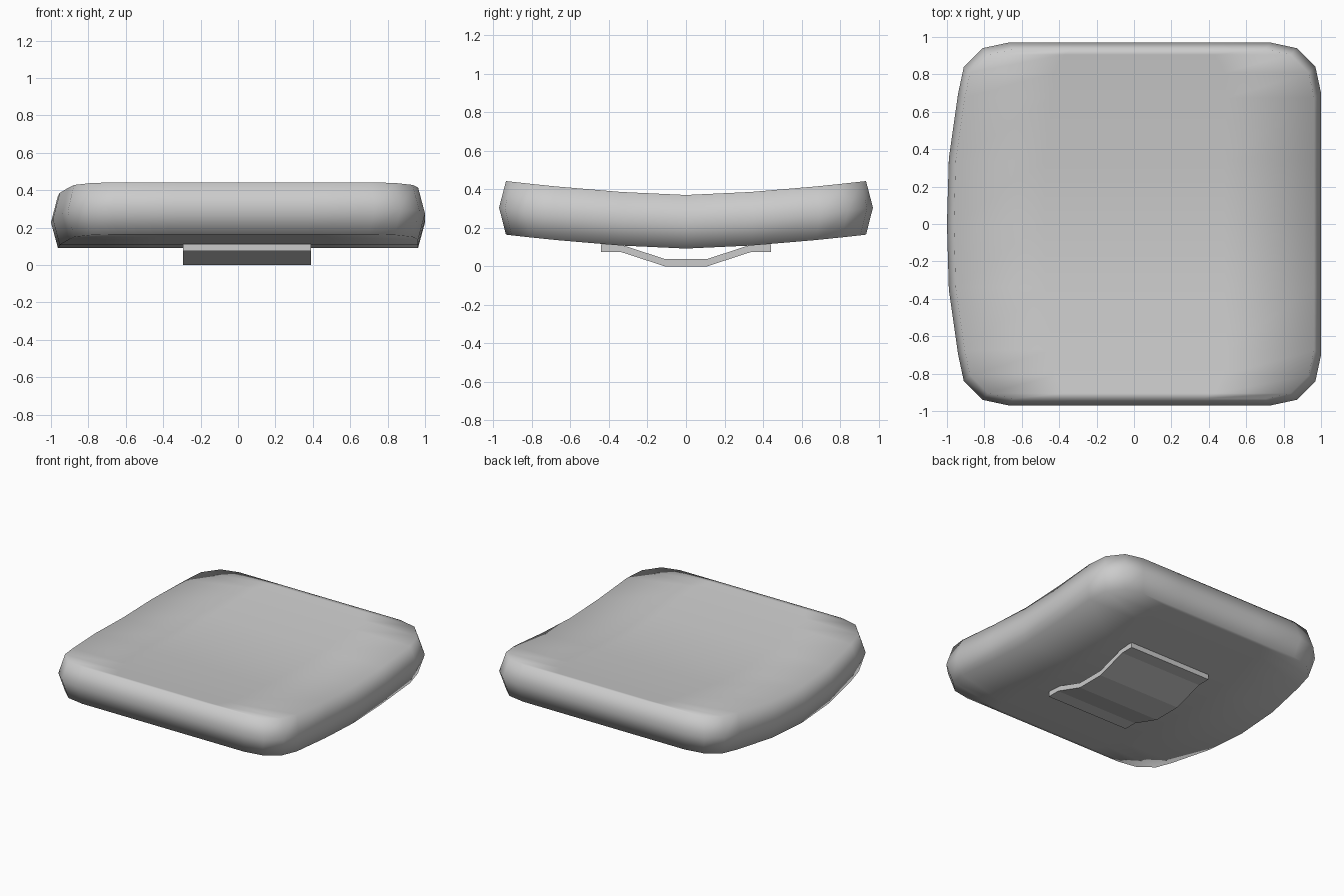
import bpy
import bmesh

if "Cube" in bpy.data.objects:
    bpy.data.objects.remove(bpy.data.objects["Cube"], do_unlink=True)

grey = bpy.data.materials.new("soft grey")
grey.use_nodes = True
colour = (0.6, 0.6, 0.6, 1)
grey.diffuse_color = colour
grey.node_tree.nodes["Principled BSDF"].inputs["Base Color"].default_value = colour


def finish(bm, name, smooth):
    bmesh.ops.recalc_face_normals(bm, faces=bm.faces)
    for f in bm.faces:
        f.smooth = smooth
    mesh = bpy.data.meshes.new(name)
    bm.to_mesh(mesh)
    bm.free()
    mesh.materials.append(grey)
    obj = bpy.data.objects.new(name, mesh)
    bpy.context.collection.objects.link(obj)
    return obj


# Half outline of the cushion: y, left x, right x
half = [(0, -1, 1), (0.35, -0.99, 1), (0.70, -0.94, 1),
        (0.84, -0.91, 0.97), (0.94, -0.81, 0.87), (0.97, -0.67, 0.73)]
rows = [(-y, l, r) for y, l, r in half[:0:-1]] + half
COLUMNS = 4


def sag(y):
    return 0.08 * abs(y) ** 1.5


def sheet(bm, scale, z):
    """Curved grid of vertices, one row per outline station."""
    return [[bm.verts.new((scale * (l + (r - l) * i / COLUMNS), scale * y, z + sag(scale * y)))
             for i in range(COLUMNS + 1)] for y, l, r in rows]


def rim(grid):
    """Vertices around the edge of a sheet, in order."""
    return (grid[0] + [row[-1] for row in grid[1:-1]]
            + grid[-1][::-1] + [row[0] for row in grid[-2:0:-1]])


# Cushion: curved top and bottom, joined by a bulging side band
bm = bmesh.new()
top = sheet(bm, 0.963, 0.37)
bottom = sheet(bm, 0.963, 0.092)
middle = sheet(bm, 1.0, 0.228)
for grid in (top, bottom):
    for a, b in zip(grid, grid[1:]):
        for i in range(COLUMNS):
            bm.faces.new((a[i], a[i + 1], b[i + 1], b[i]))
for lower, upper in ((bottom, middle), (middle, top)):
    p, q = rim(lower), rim(upper)
    for i in range(len(p)):
        bm.faces.new((p[i - 1], p[i], q[i], q[i - 1]))
bmesh.ops.delete(bm, geom=[v for v in bm.verts if not v.link_faces], context='VERTS')
finish(bm, "cushion", True)

# Bent mounting plate under the cushion
path = [(-0.44, 0.075), (-0.34, 0.075), (-0.11, 0), (0.11, 0), (0.34, 0.075), (0.44, 0.075)]
bm = bmesh.new()
for (y0, z0), (y1, z1) in zip(path, path[1:]):
    bm.faces.new([bm.verts.new((x, y, z)) for x, y, z in
                  ((-0.295, y0, z0), (0.39, y0, z0), (0.39, y1, z1), (-0.295, y1, z1))])
bmesh.ops.remove_doubles(bm, verts=bm.verts, dist=0.0001)
slab = bmesh.ops.extrude_face_region(bm, geom=bm.faces[:] + bm.edges[:] + bm.verts[:])
bmesh.ops.translate(bm, vec=(0, 0, 0.038),
                    verts=[g for g in slab["geom"] if isinstance(g, bmesh.types.BMVert)])
finish(bm, "mounting_plate", False)
